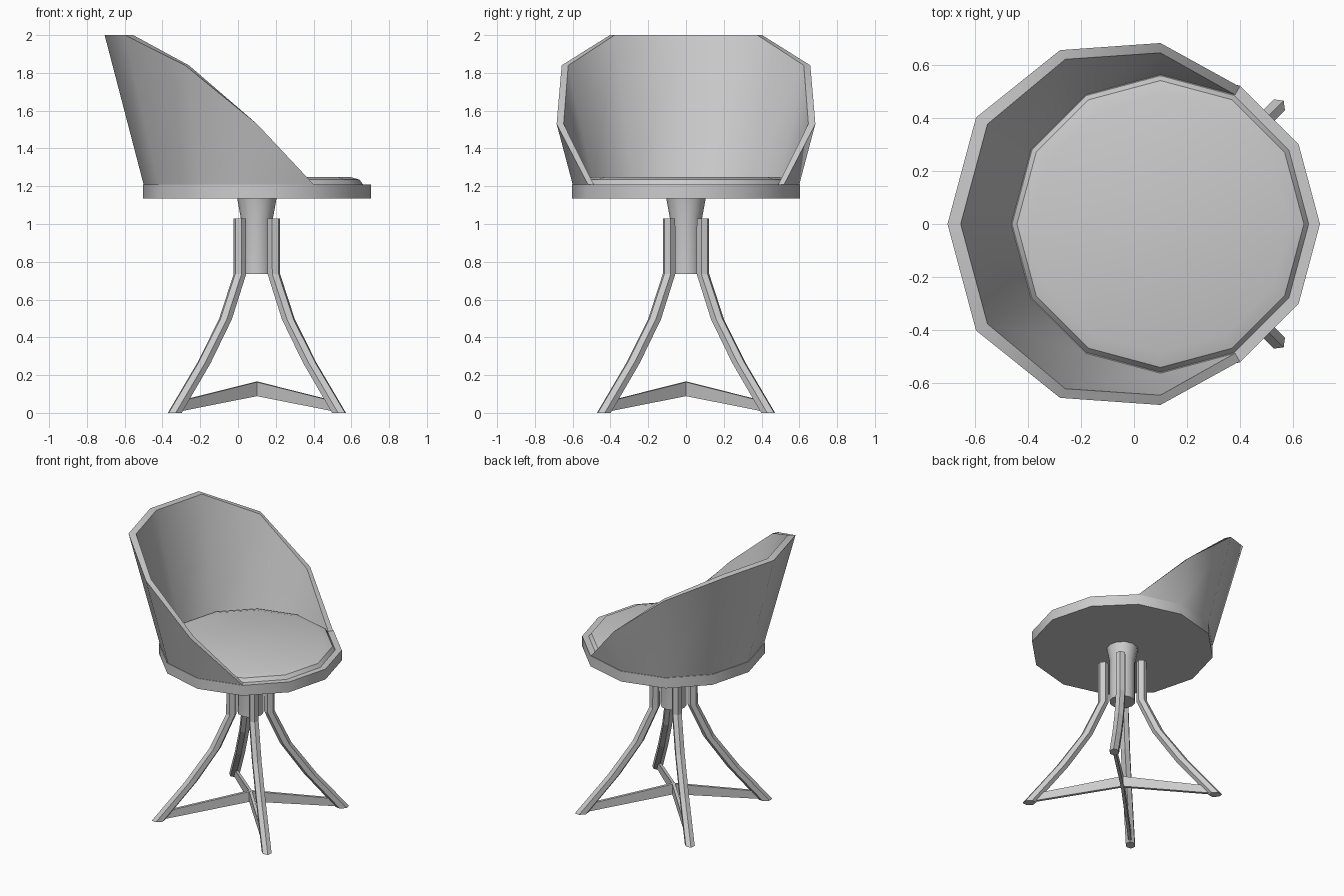
import bpy, bmesh
from math import cos, sin, radians, pi

if "Cube" in bpy.data.objects:
    bpy.data.objects.remove(bpy.data.objects["Cube"])

CX = 0.1  # axis of the swivel


def make(name, verts, faces, smooth=True):
    bm = bmesh.new()
    vs = [bm.verts.new(v) for v in verts]
    for f in faces:
        bm.faces.new([vs[i] for i in f])
    bmesh.ops.remove_doubles(bm, verts=bm.verts[:], dist=0.0005)
    bmesh.ops.recalc_face_normals(bm, faces=bm.faces[:])
    me = bpy.data.meshes.new(name)
    bm.to_mesh(me)
    bm.free()
    ob = bpy.data.objects.new(name, me)
    bpy.context.collection.objects.link(ob)
    if smooth:
        bpy.ops.object.select_all(action='DESELECT')
        ob.select_set(True)
        bpy.context.view_layer.objects.active = ob
        bpy.ops.object.shade_smooth_by_angle(angle=radians(35))
    return ob


def loft(name, rings, smooth=True):
    """Skin equal-length closed rings and cap both ends."""
    n = len(rings[0])
    faces = [(k * n + i, k * n + (i + 1) % n, (k + 1) * n + (i + 1) % n, (k + 1) * n + i)
             for k in range(len(rings) - 1) for i in range(n)]
    faces += [tuple(range(n)), tuple(range((len(rings) - 1) * n, len(rings) * n))]
    return make(name, [v for r in rings for v in r], faces, smooth)


def polar(r, deg, z, t=0.0):
    a = radians(deg)
    return (CX + r * cos(a) - t * sin(a), r * sin(a) + t * cos(a), z)


def lathe(name, profile, n=12):
    return loft(name, [[polar(r, 360 * i / n, z) for i in range(n)] for r, z in profile])


# Seat disc, padded cushion and swivel hub
lathe("seat_base", [(0.604, 1.135), (0.604, 1.21)])
lathe("seat_cushion", [(0.565, 1.205), (0.543, 1.235), (0.49, 1.25)])
lathe("swivel_hub", [(0.085, 0.735), (0.085, 1.03), (0.105, 1.14)])

# Wraparound backrest: flared shell with a sloping rim (outer radius, inner radius, z)
half = [(0.6, 0.565, 1.21), (0.685, 0.648, 1.53), (0.76, 0.72, 1.84),
        (0.806, 0.756, 2.0), (0.806, 0.756, 2.0)]
sections = []
for i, (ro, ri, z) in enumerate(half + half[-2::-1]):
    a = 60 + 30 * i
    sections.append([polar(0.6, a, 1.21), polar(ro, a, z), polar(ri, a, z), polar(0.565, a, 1.21)])
verts = [v for s in sections for v in s]
faces = [(4 * k + j, 4 * k + (j + 1) % 4, 4 * k + 4 + (j + 1) % 4, 4 * k + 4 + j)
         for k in range(len(sections) - 1) for j in range(4)]
make("backrest_shell", verts, faces)

# Four splayed hexagonal legs: (distance from axis, z, radial half-size)
path = [(0.127, 1.03, 0.034), (0.127, 0.735, 0.035), (0.236, 0.495, 0.038),
        (0.396, 0.265, 0.042), (0.615, 0.0, 0.045)]
for k in range(4):
    ang = 45 + 90 * k
    rings = [[polar(r + s * cos(i * pi / 3), ang, z, 0.034 * sin(i * pi / 3)) for i in range(6)]
             for r, z, s in path]
    loft(f"leg_{k + 1}", rings, smooth=False)

# Arched cross braces joining opposite legs
for k in range(2):
    ang = 45 + 90 * k
    outline = [((-0.535, 0.07), (-0.585, 0.008)), ((0, 0.165), (0, 0.09)),
               ((0.535, 0.07), (0.585, 0.008))]
    rings = [[polar(*(top[0], ang, top[1], -0.01)), polar(top[0], ang, top[1], 0.01),
              polar(low[0], ang, low[1], 0.01), polar(low[0], ang, low[1], -0.01)]
             for top, low in outline]
    loft(f"cross_brace_{k + 1}", rings, smooth=False)
